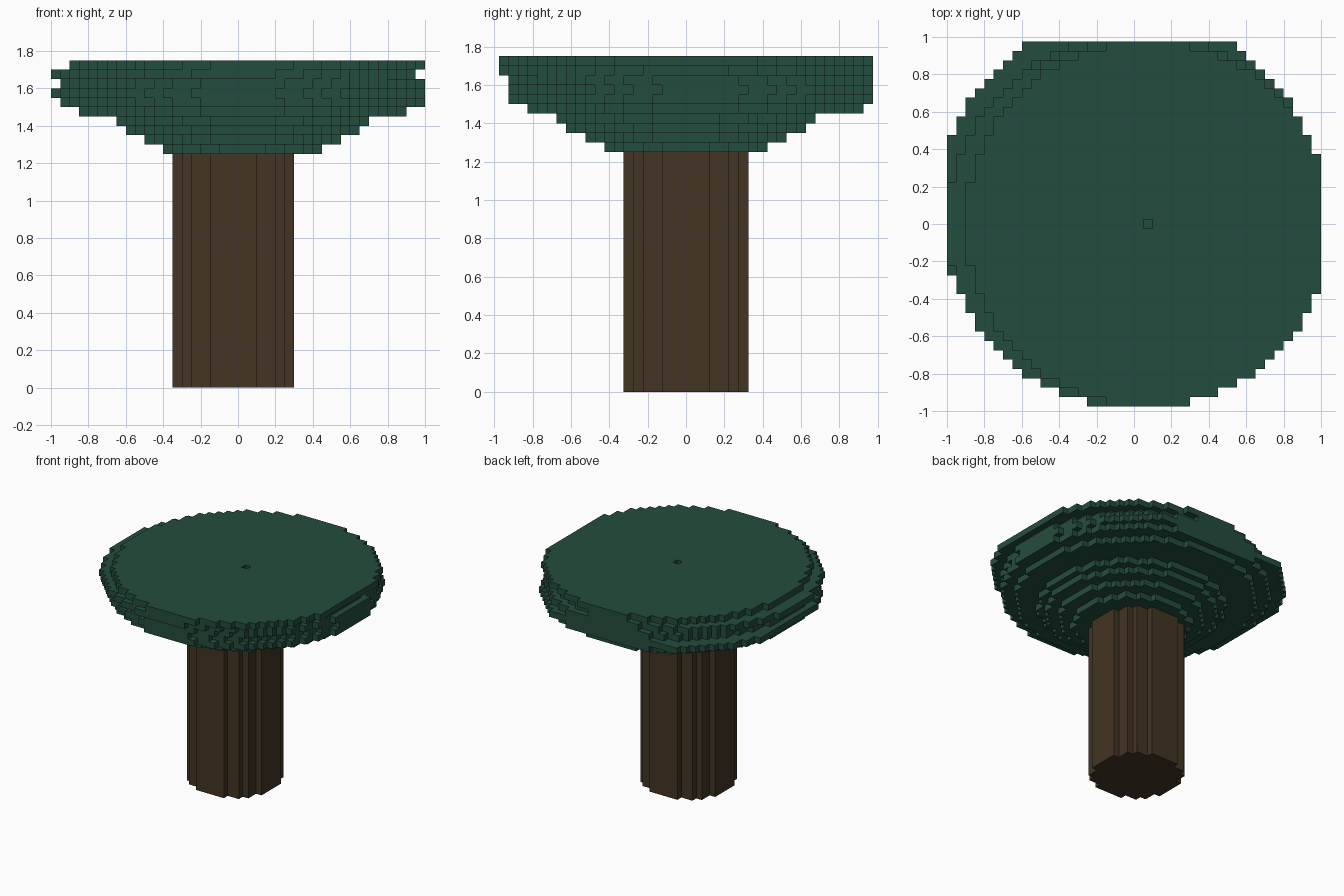
import bpy
import bmesh

V = 0.05                       # edge of one block
X_LIMIT, Y_LIMIT = 1.0, 0.975  # bounds that clip the widest discs

cube = bpy.data.objects.get("Cube")
if cube:
    bpy.data.objects.remove(cube, do_unlink=True)


def material(name, colour):
    mat = bpy.data.materials.new(name)
    mat.use_nodes = True
    mat.diffuse_color = colour
    bsdf = mat.node_tree.nodes["Principled BSDF"]
    bsdf.inputs["Base Color"].default_value = colour
    bsdf.inputs["Roughness"].default_value = 0.9
    return mat


def block_disc(name, cx, cy, radius, z, height, mat, hole=False):
    """Upright disc with a stepped outline, made of whole blocks."""
    bm = bmesh.new()
    n = round(radius / V) + 1
    h = V / 2
    for i in range(-n, n + 1):
        for j in range(-n, n + 1):
            x, y = cx + i * V, cy + j * V
            inside = (i * V) ** 2 + (j * V) ** 2 <= radius ** 2 + 1e-6
            if not inside or abs(x) > X_LIMIT or abs(y) > Y_LIMIT:
                continue
            if hole and i == 0 and j == 0:
                continue
            bm.faces.new([bm.verts.new((x + a * h, y + b * h, z))
                          for a, b in ((-1, -1), (1, -1), (1, 1), (-1, 1))])
    bmesh.ops.remove_doubles(bm, verts=bm.verts, dist=0.001)
    # Raise the flat sheet into a solid, then merge its flat faces
    top = bmesh.ops.extrude_face_region(bm, geom=bm.faces[:])["geom"]
    bmesh.ops.translate(bm, vec=(0, 0, height),
                        verts=[g for g in top if isinstance(g, bmesh.types.BMVert)])
    bmesh.ops.recalc_face_normals(bm, faces=bm.faces)
    bmesh.ops.dissolve_limit(bm, angle_limit=0.01, verts=bm.verts, edges=bm.edges)
    bmesh.ops.triangulate(bm, faces=[f for f in bm.faces if len(f.verts) > 4])
    mesh = bpy.data.meshes.new(name)
    bm.to_mesh(mesh)
    bm.free()
    mesh.materials.append(mat)
    obj = bpy.data.objects.new(name, mesh)
    bpy.context.collection.objects.link(obj)
    return obj


bark = material("bark brown", (0.054, 0.035, 0.017, 1))
leaf = material("leaf green", (0.0175, 0.073, 0.047, 1))

# Trunk
block_disc("trunk", -0.025, 0, 0.325, 0, 1.25, bark)

# Canopy discs from the bottom up: centre x, centre y, radius
layers = [
    (0.025, 0, 0.425),
    (0.025, 0, 0.525),
    (0.025, 0, 0.625),
    (0.025, 0, 0.675),
    (0.025, 0.05, 0.875),
    (0.025, 0.05, 0.975),
    (-0.025, 0.1, 1.025),
    (0.025, 0.05, 0.975),
    (-0.025, 0, 0.975),
    (0.075, 0, 0.975),
]
for k, (cx, cy, r) in enumerate(layers):
    # The top disc has a one-block pit at its centre
    block_disc(f"canopy_layer_{k + 1}", cx, cy, r, 1.25 + k * V, V, leaf,
               hole=(k == len(layers) - 1))
